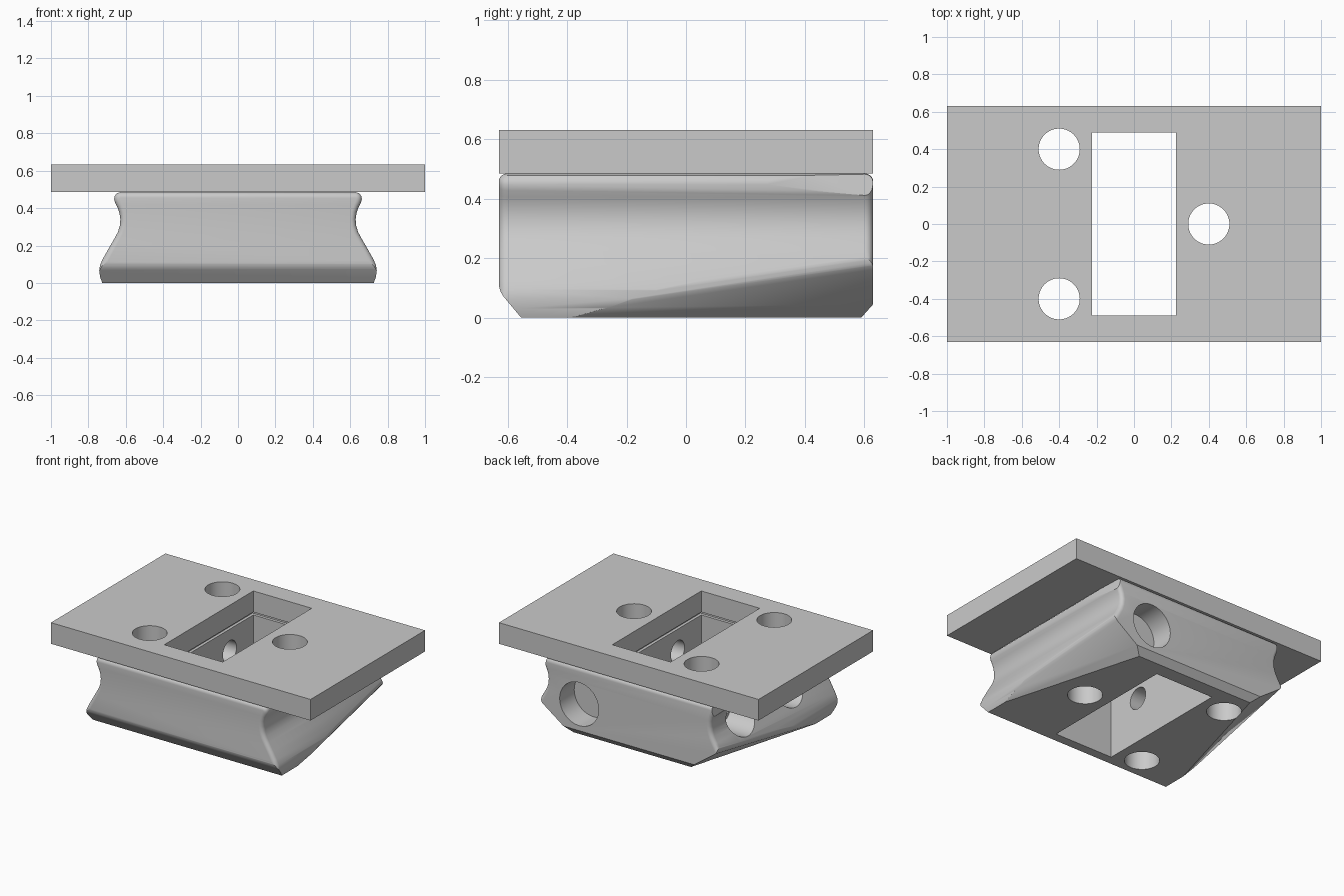
import bpy, bmesh
from math import pi, sin, cos
from mathutils import Vector, Matrix

if "Cube" in bpy.data.objects:
    bpy.data.objects.remove(bpy.data.objects["Cube"])

grey = bpy.data.materials.new("mid_grey")
grey.use_nodes = True
GREY = (0.59, 0.59, 0.59, 1)
grey.diffuse_color = GREY
grey.node_tree.nodes["Principled BSDF"].inputs["Base Color"].default_value = GREY


def finish(name, bm):
    bmesh.ops.recalc_face_normals(bm, faces=bm.faces)
    mesh = bpy.data.meshes.new(name)
    bm.to_mesh(mesh)
    bm.free()
    mesh.materials.append(grey)
    obj = bpy.data.objects.new(name, mesh)
    bpy.context.collection.objects.link(obj)
    return obj


def box(name, size, centre):
    bm = bmesh.new()
    bmesh.ops.create_cube(bm, size=1, matrix=Matrix.Translation(centre) @ Matrix.Diagonal((*size, 1)))
    return finish(name, bm)


def cylinder(name, radius, start, end, sides=64):
    a, b = Vector(start), Vector(end)
    turn = (b - a).to_track_quat("Z", "Y").to_matrix().to_4x4()
    bm = bmesh.new()
    bmesh.ops.create_cone(bm, cap_ends=True, segments=sides, radius1=radius, radius2=radius,
                          depth=(b - a).length, matrix=Matrix.Translation((a + b) / 2) @ turn)
    return finish(name, bm)


def combine(target, tool, operation="DIFFERENCE"):
    mod = target.modifiers.new("cut", "BOOLEAN")
    mod.operation, mod.solver, mod.object = operation, "EXACT", tool
    bpy.context.view_layer.objects.active = target
    bpy.ops.object.modifier_apply(modifier=mod.name)
    bpy.data.objects.remove(tool)


# Waisted side outline of the body, from the top down past the base
side = [(0.63, 0.485), (0.648, 0.479), (0.659, 0.465), (0.662, 0.448), (0.657, 0.428),
        (0.645, 0.405), (0.634, 0.375), (0.629, 0.34), (0.632, 0.305), (0.643, 0.27),
        (0.665, 0.23), (0.695, 0.178), (0.722, 0.13), (0.738, 0.095), (0.742, 0.065),
        (0.737, 0.03), (0.722, -0.01), (0.70, -0.07)]
outline = [Vector(p) for p in side] + [Vector((-x, z)) for x, z in reversed(side)]
count = len(outline)


def inset(amount):
    ring = []
    for i, p in enumerate(outline):
        along = (outline[(i + 1) % count] - outline[i - 1]).normalized()
        ring.append(p + Vector((along.y, -along.x)) * amount)
    return ring


# Body: lofted along y with rounded ends
bm = bmesh.new()
R, HALF = 0.028, 0.63
steps = [i * pi / 10 for i in range(6)]
stations = [(-HALF + R * (1 - cos(t)), R * (1 - sin(t))) for t in steps]
stations += [(-y, d) for y, d in reversed(stations)]
rings = [[bm.verts.new((p.x, y, p.y)) for p in inset(d)] for y, d in stations]
for a, b in zip(rings, rings[1:]):
    for i in range(count):
        j = (i + 1) % count
        bm.faces.new((a[i], a[j], b[j], b[i]))
bm.faces.new(rings[0])
bm.faces.new(rings[-1])
bmesh.ops.recalc_face_normals(bm, faces=bm.faces)


def slice_off(point, normal):
    geom = bm.verts[:] + bm.edges[:] + bm.faces[:]
    cut = bmesh.ops.bisect_plane(bm, geom=geom, plane_co=point, plane_no=normal, clear_outer=True)
    edges = [e for e in cut["geom_cut"] if isinstance(e, bmesh.types.BMEdge)]
    bmesh.ops.holes_fill(bm, edges=edges, sides=0)


def slope_with_round(point, normal_a, normal_b, radius, cuts=3):
    """Cut the slope facing normal_b, rounded where it meets the face along normal_a."""
    a, b = Vector(normal_a).normalized(), Vector(normal_b).normalized()
    centre = Vector(point) - radius * (a + b) / (1 + a.dot(b))
    slice_off(point, b)
    for i in range(1, cuts + 1):
        n = a.slerp(b, i / (cuts + 1))
        slice_off(centre + radius * n, n)


# Flat base, sloping flanks that narrow to the back, and sloped lower ends
slice_off((0, 0, 0), (0, 0, -1))
for s in (1, -1):
    slope_with_round((s * 0.697, 0.6, 0.178), (s * 0.87, 0, 0.49), (s, 0.28, -1.39), 0.05)
slope_with_round((0, -HALF, 0.09), (0, -1, 0), (0, -0.09, -0.075), 0.08)
slice_off((0, 0.59, 0), (0, 0.045, -0.04))
body = finish("body", bm)

# Round boss and pocket in the back
combine(body, cylinder("back_boss", 0.17, (0.395, 0.4, 0.23), (0.395, HALF - 0.001, 0.23)), "UNION")
combine(body, cylinder("back_pocket", 0.15, (0.382, 0.47, 0.23), (0.382, 0.8, 0.23)))

# Side pockets, with small passages into the central slot
for y in (-0.22, 0.31):
    combine(body, cylinder("side_pocket", 0.15, (-0.9, y, 0.325), (-0.47, y, 0.325)))
for y in (-0.23, 0.23):
    combine(body, cylinder("passage", 0.075, (-0.6, y, 0.31), (0.42, y, 0.31), 32))

# Shallow step around the slot under the plate
combine(body, box("slot_step", (0.49, 1.02, 0.1), (0, 0, 0.515)))

# Top plate
plate = box("top_plate", (2, 2 * HALF, 0.147), (0, 0, 0.5585))

# Central slot and three upright holes through both parts
for part in (body, plate):
    combine(part, box("slot", (0.45, 0.98, 2), (0, 0, 0.3)))
    for x, y in ((-0.4, 0.4), (-0.4, -0.4), (0.4, 0)):
        combine(part, cylinder("upright_hole", 0.11, (x, y, -0.5), (x, y, 1)))

# Smooth shading with crisp edges
for part in (body, plate):
    bpy.ops.object.select_all(action="DESELECT")
    part.select_set(True)
    bpy.context.view_layer.objects.active = part
    bpy.ops.object.shade_smooth_by_angle(angle=pi / 6)
